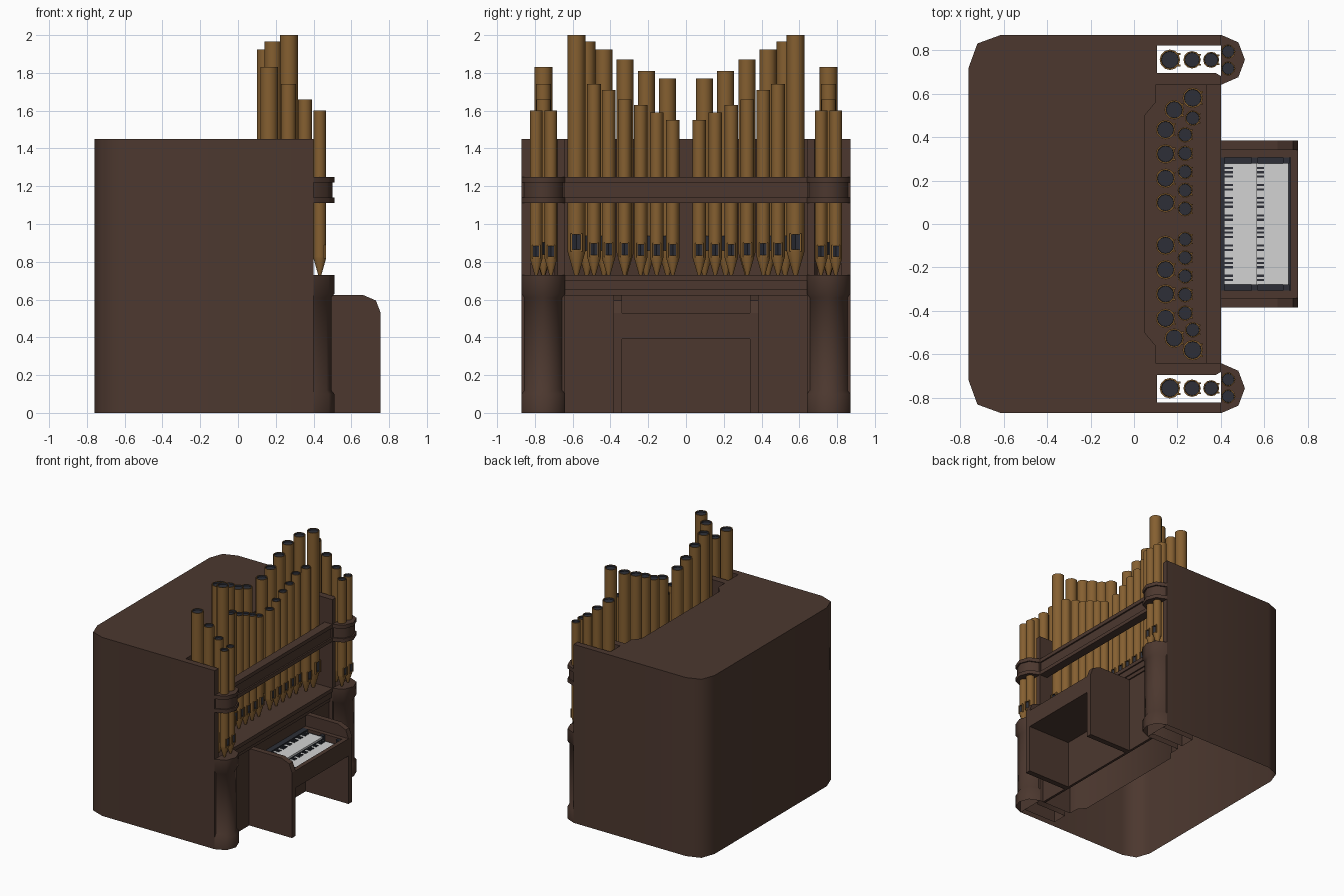
import bpy, bmesh, math

if "Cube" in bpy.data.objects:
    bpy.data.objects.remove(bpy.data.objects["Cube"])

def material(name, rgb):
    m = bpy.data.materials.new(name)
    m.diffuse_color = (*rgb, 1)
    m.use_nodes = True
    m.node_tree.nodes["Principled BSDF"].inputs["Base Color"].default_value = m.diffuse_color
    return m

WOOD = material("dark wood", (0.072, 0.039, 0.028))
BRASS = material("pipe brass", (0.235, 0.115, 0.030))
DARK = material("dark slate", (0.026, 0.028, 0.038))
IVORY = material("ivory keys", (0.65, 0.65, 0.65))


def loft(bm, rings, bottom=True, top=True, mat=lambda i, j: 0, top_mat=0):
    """Skin a stack of equal-length rings of (x, y, z)."""
    r0 = rings[0]
    n = len(r0)
    area = sum(r0[k][0] * r0[(k + 1) % n][1] - r0[(k + 1) % n][0] * r0[k][1] for k in range(n))
    if area < 0:
        rings = [r[::-1] for r in rings]
    vs = [[bm.verts.new(p) for p in r] for r in rings]
    for i in range(len(vs) - 1):
        for j in range(n):
            k = (j + 1) % n
            f = bm.faces.new((vs[i][j], vs[i][k], vs[i + 1][k], vs[i + 1][j]))
            f.material_index = mat(i, j)
    if bottom:
        bm.faces.new(vs[0][::-1])
    if top:
        bm.faces.new(vs[-1]).material_index = top_mat


def add_box(bm, x0, x1, y0, y1, z0, z1):
    base = [(x0, y0), (x1, y0), (x1, y1), (x0, y1)]
    loft(bm, [[(x, y, z) for x, y in base] for z in (z0, z1)])


def finish(name, bm, mats, smooth=None):
    bmesh.ops.remove_doubles(bm, verts=bm.verts, dist=1e-5)
    me = bpy.data.meshes.new(name)
    bm.to_mesh(me)
    bm.free()
    for m in mats:
        me.materials.append(m)
    ob = bpy.data.objects.new(name, me)
    bpy.context.collection.objects.link(ob)
    if smooth:
        bpy.ops.object.select_all(action='DESELECT')
        ob.select_set(True)
        bpy.context.view_layer.objects.active = ob
        bpy.ops.object.shade_smooth_by_angle(angle=math.radians(smooth))
    return ob


def boxes(name, mat, *dims):
    bm = bmesh.new()
    for d in dims:
        add_box(bm, *d)
    return finish(name, bm, [mat])


# Case: open-bottomed shell, rounded back corners, niches for the pipes
half = [(-0.76, 0.72), (-0.72, 0.83), (-0.61, 0.87), (0.40, 0.87), (0.40, 0.82),
        (0.105, 0.82), (0.105, 0.695), (0.375, 0.695), (0.40, 0.68), (0.40, 0.64),
        (0.10, 0.64), (0.10, 0.56), (0.05, 0.50)]
outline = half + [(x, -y) for x, y in reversed(half)]
bm = bmesh.new()
loft(bm, [[(x, y, z) for x, y in outline] for z in (0, 1.45)], bottom=False)
finish("case", bm, [WOOD], 52)

# Front panel, pipe floor with mouldings, and the rail across the pipes
boxes("front_panel", WOOD, (0.35, 0.37, -0.64, 0.64, 0, 0.63))
boxes("pipe_floor", WOOD, (0.05, 0.40, -0.64, 0.64, 0.70, 0.73),
      (0.33, 0.39, -0.64, 0.64, 0.65, 0.70), (0.33, 0.38, -0.64, 0.64, 0.62, 0.65))
boxes("pipe_rail", WOOD, (0.33, 0.40, -0.64, 0.64, 1.11, 1.14),
      (0.34, 0.388, -0.64, 0.64, 1.14, 1.22), (0.33, 0.40, -0.64, 0.64, 1.22, 1.25))

# Corner towers: half-round pedestals and collars
TOWER = [(0, 0.115), (0.08, 0.08), (0.11, 0.0), (0.08, -0.08), (0, -0.115)]


def tower_part(name, side, levels, bottom):
    rings = [[(0.40 + x * s, side * (0.755 + y * s), z) for x, y in TOWER] for z, s in levels]
    bm = bmesh.new()
    loft(bm, rings, bottom=bottom)
    finish(name, bm, [WOOD], 50)


for side, label in ((1, "right"), (-1, "left")):
    tower_part("tower_pedestal_" + label, side,
               [(0, 1), (0.10, 1), (0.12, 0.86), (0.61, 0.86), (0.63, 1), (0.73, 1)], False)
    tower_part("tower_collar_" + label, side,
               [(1.11, 1), (1.14, 1), (1.14, 0.9), (1.22, 0.9), (1.22, 1), (1.25, 1)], True)


# Pipes: conical foot, cut mouth with ears on the +x side, dark open top
def pipe(name, cx, cy, r, top):
    n, z0 = 12, 0.73
    zf = z0 + 2.6 * r
    ma, mb = zf + 0.012, zf + 0.012 + 1.7 * r

    def ring(z, rad, notch=None):
        pts = []
        for j in range(n):
            q = notch if (notch and j == 0) else rad
            a = 2 * math.pi * j / n
            pts.append((cx + q * math.cos(a), cy + q * math.sin(a), z))
        return pts

    rings = [ring(z0, 0.25 * r), ring(zf, r), ring(ma, r), ring(ma, r, 0.6 * r),
             ring(mb, r, 0.6 * r), ring(mb, r), ring(top, r),
             ring(top, 0.84 * r), ring(top - 0.012, 0.82 * r)]
    bm = bmesh.new()
    loft(bm, rings, top_mat=1,
         mat=lambda i, j: int((i in (2, 3, 4) and j in (0, n - 1)) or i == 7))
    for s in (-1, 1):
        ys = sorted((cy + s * 0.48 * r, cy + s * 0.66 * r))
        add_box(bm, cx + 0.7 * r, cx + 1.02 * r, *ys, ma - 0.01, mb + 0.006)
    finish(name, bm, [BRASS, DARK], 35)


PIPES = [  # x, y, radius, top
    (0.145, 0.098, 0.045, 1.77), (0.145, 0.21, 0.045, 1.81), (0.145, 0.322, 0.045, 1.87),
    (0.145, 0.434, 0.045, 1.925), (0.185, 0.525, 0.045, 1.965), (0.27, 0.58, 0.047, 2.0),
    (0.235, 0.07, 0.035, 1.55), (0.235, 0.155, 0.035, 1.59), (0.235, 0.24, 0.035, 1.63),
    (0.235, 0.325, 0.036, 1.66), (0.235, 0.41, 0.036, 1.71), (0.27, 0.487, 0.036, 1.74),
    (0.165, 0.755, 0.047, 1.83), (0.267, 0.755, 0.040, 1.74), (0.355, 0.755, 0.037, 1.66),
    (0.433, 0.715, 0.033, 1.60), (0.433, 0.793, 0.033, 1.60)]
for i, (x, y, r, top) in enumerate(PIPES):
    for side, label in ((1, "right"), (-1, "left")):
        pipe(f"pipe_{label}_{i + 1}", x, side * y, r, top)

# Console cheeks with rounded front top
CHEEK = [(0.36, 0), (0.755, 0), (0.755, 0.53), (0.73, 0.595), (0.66, 0.625), (0.36, 0.625)]
for side, label in ((1, "right"), (-1, "left")):
    bm = bmesh.new()
    a = [bm.verts.new((x, side * 0.34, z)) for x, z in CHEEK]
    b = [bm.verts.new((x, side * 0.385, z)) for x, z in CHEEK]
    bm.faces.new(a)
    bm.faces.new(b[::-1])
    for k in range(len(CHEEK)):
        m = (k + 1) % len(CHEEK)
        bm.faces.new((a[m], a[k], b[k], b[m]))
    bmesh.ops.recalc_face_normals(bm, faces=bm.faces)
    finish("console_cheek_" + label, bm, [WOOD])

# Desk box, its raised rim, and the dark key tray
boxes("key_desk", WOOD, (0.37, 0.755, -0.34, 0.34, 0.39, 0.46),
      (0.72, 0.755, -0.34, 0.34, 0.46, 0.53),
      (0.37, 0.72, 0.305, 0.34, 0.46, 0.53), (0.37, 0.72, -0.34, -0.305, 0.46, 0.53))
boxes("key_tray", DARK, (0.37, 0.72, -0.305, 0.305, 0.46, 0.475),
      (0.37, 0.56, -0.305, 0.305, 0.475, 0.505), (0.37, 0.415, -0.305, 0.305, 0.505, 0.53),
      *[(x, x + 0.03, min(s * 0.278, s * 0.305), max(s * 0.278, s * 0.305), 0.475, 0.525)
        for x in (0.54, 0.685) for s in (-1, 1)])

# Two manuals of ivory keys with dark sharps
boxes("lower_keys", IVORY, (0.555, 0.71, -0.278, 0.278, 0.475, 0.490))
boxes("upper_keys", IVORY, (0.415, 0.565, -0.278, 0.278, 0.505, 0.518))
sharps, step = [], 0.556 / 28
for x, z, length in ((0.415, 0.518, 0.04), (0.565, 0.490, 0.032)):
    for k in range(1, 28):
        if k % 7 not in (0, 3):
            y = -0.278 + k * step
            sharps.append((x, x + length, y - 0.005, y + 0.005, z, z + 0.006))
boxes("sharp_keys", DARK, *sharps)
